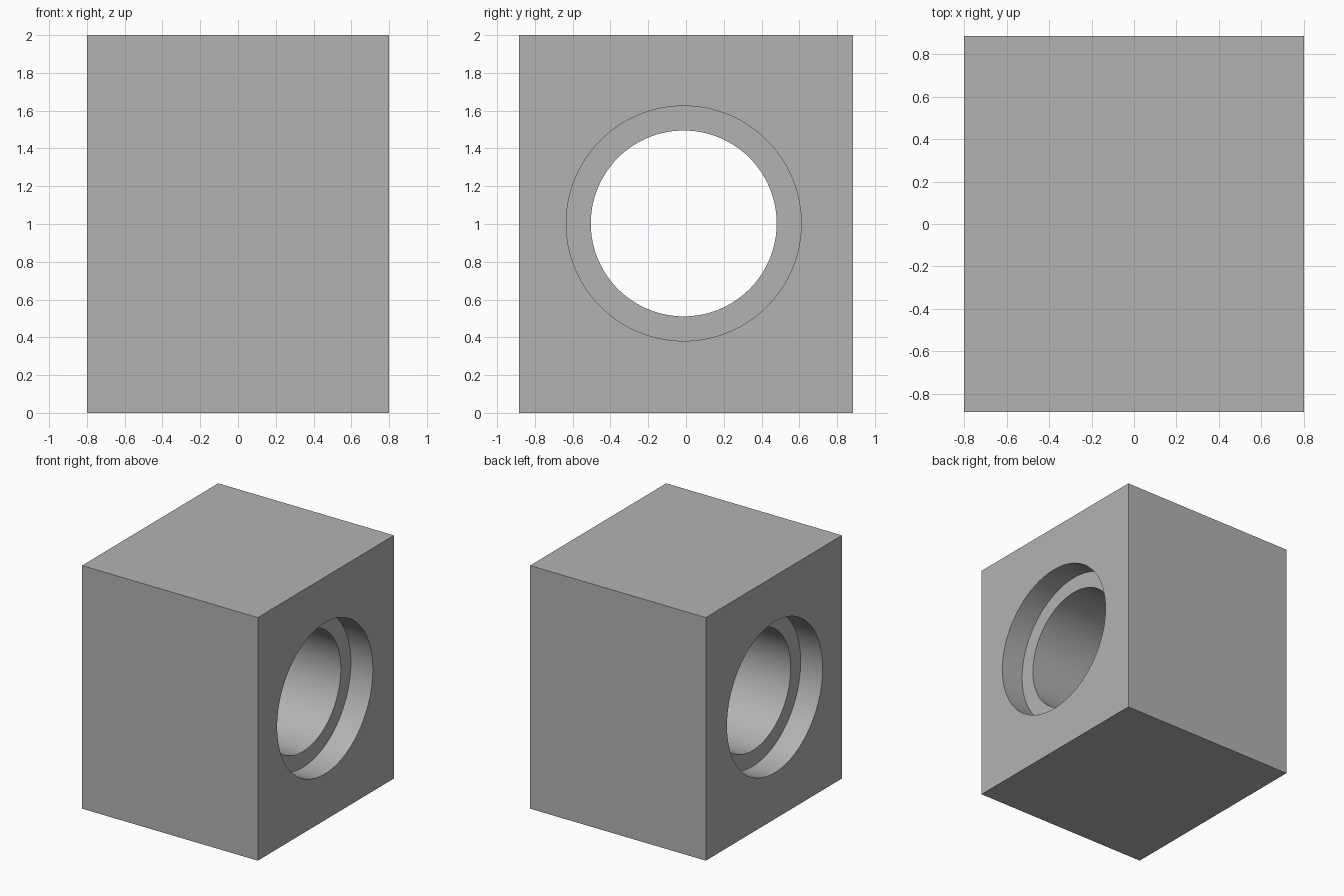
import bpy
import math

cube = bpy.data.objects.get("Cube")
if cube:
    bpy.data.objects.remove(cube, do_unlink=True)

WIDTH, DEPTH, HEIGHT = 1.6, 1.77, 2.0
BORE_Y, BORE_Z = -0.012, 1.003
BORE_RADIUS, RECESS_RADIUS, RECESS_DEPTH = 0.492, 0.622, 0.2

# Single plain grey
grey = bpy.data.materials.new("plain grey")
grey.use_nodes = True
colour = (0.45, 0.45, 0.45, 1)
grey.diffuse_color = colour
grey.node_tree.nodes["Principled BSDF"].inputs["Base Color"].default_value = colour

# Solid block
bpy.ops.mesh.primitive_cube_add(size=1, location=(0, 0, HEIGHT / 2))
block = bpy.context.object
block.name = "bored_block"
block.scale = (WIDTH, DEPTH, HEIGHT)
bpy.ops.object.transform_apply(location=True, rotation=False, scale=True)
block.data.materials.append(grey)


def cut_round(name, x, radius, length):
    """Cut a round hole along x, then discard its cutter."""
    bpy.ops.mesh.primitive_cylinder_add(
        vertices=128, radius=radius, depth=length,
        location=(x, BORE_Y, BORE_Z), rotation=(0, math.pi / 2, 0))
    cutter = bpy.context.object
    cutter.name = name
    cutter.hide_render = True
    cutter.data.materials.append(grey)
    bpy.ops.object.select_all(action='DESELECT')
    block.select_set(True)
    bpy.context.view_layer.objects.active = block
    cut = block.modifiers.new(name, 'BOOLEAN')
    cut.operation = 'DIFFERENCE'
    cut.solver = 'EXACT'
    cut.object = cutter
    bpy.ops.object.modifier_apply(modifier=cut.name)
    bpy.data.objects.remove(cutter, do_unlink=True)


# Through bore, with a wider recess at each end
cut_round("bore_cutter", 0, BORE_RADIUS, WIDTH * 2)
for side in (-1, 1):
    cut_round("recess_cutter", side * WIDTH / 2, RECESS_RADIUS, RECESS_DEPTH * 2)

# Smooth bore walls, crisp rims
bpy.ops.object.shade_smooth_by_angle(angle=math.radians(30))
